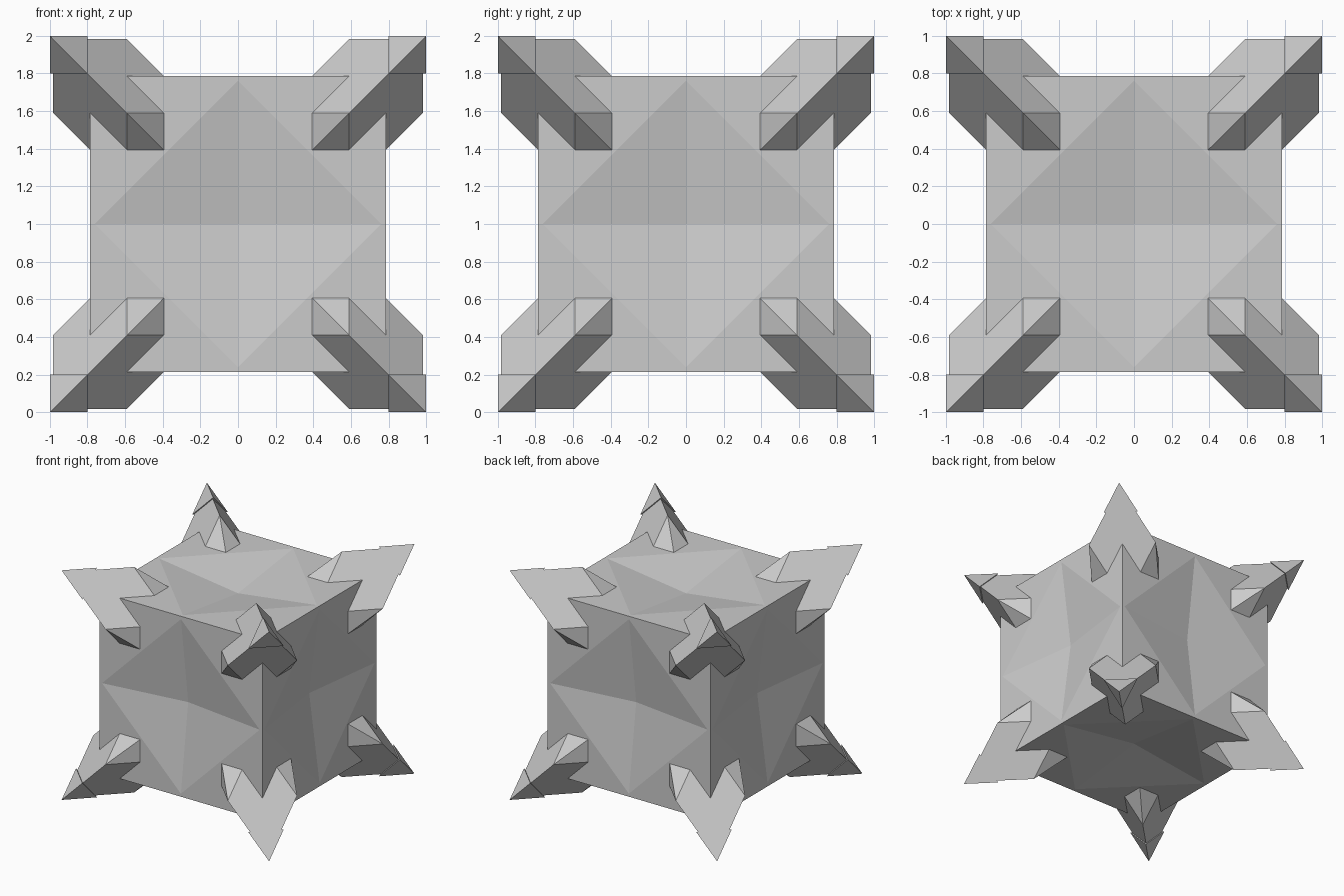
import bpy
import bmesh
from itertools import product
from mathutils import Vector

old = bpy.data.objects.get("Cube")
if old:
    bpy.data.objects.remove(old, do_unlink=True)

UNIT = 0.1965          # grid step shared by core and spikes
HALF = 4 * UNIT        # half width of the core
REACH = 0.76           # diamond corner distance from a face centre
DENT = 0.1             # depth of each face hollow
LIFT = Vector((0, 0, 1))

grey = bpy.data.materials.new("stone_grey")
grey.use_nodes = True
grey.diffuse_color = (0.6, 0.6, 0.6, 1)
shader = next(n for n in grey.node_tree.nodes if n.type == 'BSDF_PRINCIPLED')
shader.inputs["Base Color"].default_value = grey.diffuse_color


def finish(name, bm):
    mesh = bpy.data.meshes.new(name)
    bm.to_mesh(mesh)
    bm.free()
    mesh.materials.append(grey)
    obj = bpy.data.objects.new(name, mesh)
    bpy.context.scene.collection.objects.link(obj)


def add_face(bm, points, inside):
    """Add a flat face whose normal points away from the inside point."""
    face = bm.faces.new([bm.verts.new(p) for p in points])
    face.normal_update()
    if face.normal.dot(face.calc_center_median() - inside) < 0:
        face.normal_flip()


def turns(points):
    """The same points cycled through the three axes."""
    return [[p[i:] + p[:i] for p in points] for i in range(3)]


# Core: a cube with a shallow diamond hollow in every face
bm = bmesh.new()
corners = [Vector((x, y, HALF)) for x, y in
           ((HALF, HALF), (-HALF, HALF), (-HALF, -HALF), (HALF, -HALF))]
diamond = [Vector((x, y, HALF)) for x, y in
           ((REACH, 0), (0, REACH), (-REACH, 0), (0, -REACH))]
centre = Vector((0, 0, HALF - DENT))
for axis, sign in product(range(3), (-1, 1)):
    direction = Vector()
    direction[axis] = sign
    turn = direction.to_track_quat('Z', 'Y')
    for i in range(4):
        a, b = diamond[i], diamond[(i + 1) % 4]
        for tri in ((a, b, centre), (a, corners[i], b),
                    (corners[i], corners[(i + 1) % 4], b)):
            add_face(bm, [turn @ p + LIFT for p in tri], LIFT)
bmesh.ops.remove_doubles(bm, verts=bm.verts, dist=0.0001)
finish("core", bm)

# Spike outlines in grid steps: notched side, and both end facets of a claw
SIDE = [(5, 5, 5), (5, 3, 3), (4, 3, 2), (4, 4, 3), (3, 4, 2), (3, 5, 3)]
END_A = [(5, 3, 3), (4, 3, 2), (4, 2, 2)]
END_B = [(5, 3, 3), (4, 2, 3), (4, 2, 2)]
TIP = [(1, 1, 1), (1, 0.8, 0.8), (0.8, 1, 0.8)]
TIP_BASE = [(1, 0.8, 0.8), (0.8, 1, 0.8), (0.8, 0.8, 1)]


def build(name, outlines, scale, inside, signs):
    bm = bmesh.new()

    def place(p):
        return Vector([c * scale * s for c, s in zip(p, signs)]) + LIFT

    for points in outlines:
        add_face(bm, [place(p) for p in points], place(inside))
    bmesh.ops.remove_doubles(bm, verts=bm.verts, dist=0.0001)
    finish(name, bm)


# One three-clawed spike and a slightly larger tip on every corner
claw = turns(SIDE) + turns(END_A) + turns(END_B)
cap = turns(TIP) + [TIP_BASE]
for sx, sy, sz in product((-1, 1), repeat=3):
    place_name = "_".join(("left" if sx > 0 else "right",
                           "back" if sy > 0 else "front",
                           "upper" if sz > 0 else "lower"))
    build("spike_" + place_name, claw, UNIT, (4, 4, 4), (sx, sy, sz))
    build("spike_tip_" + place_name, cap, 1, (0.9, 0.9, 0.9), (sx, sy, sz))
